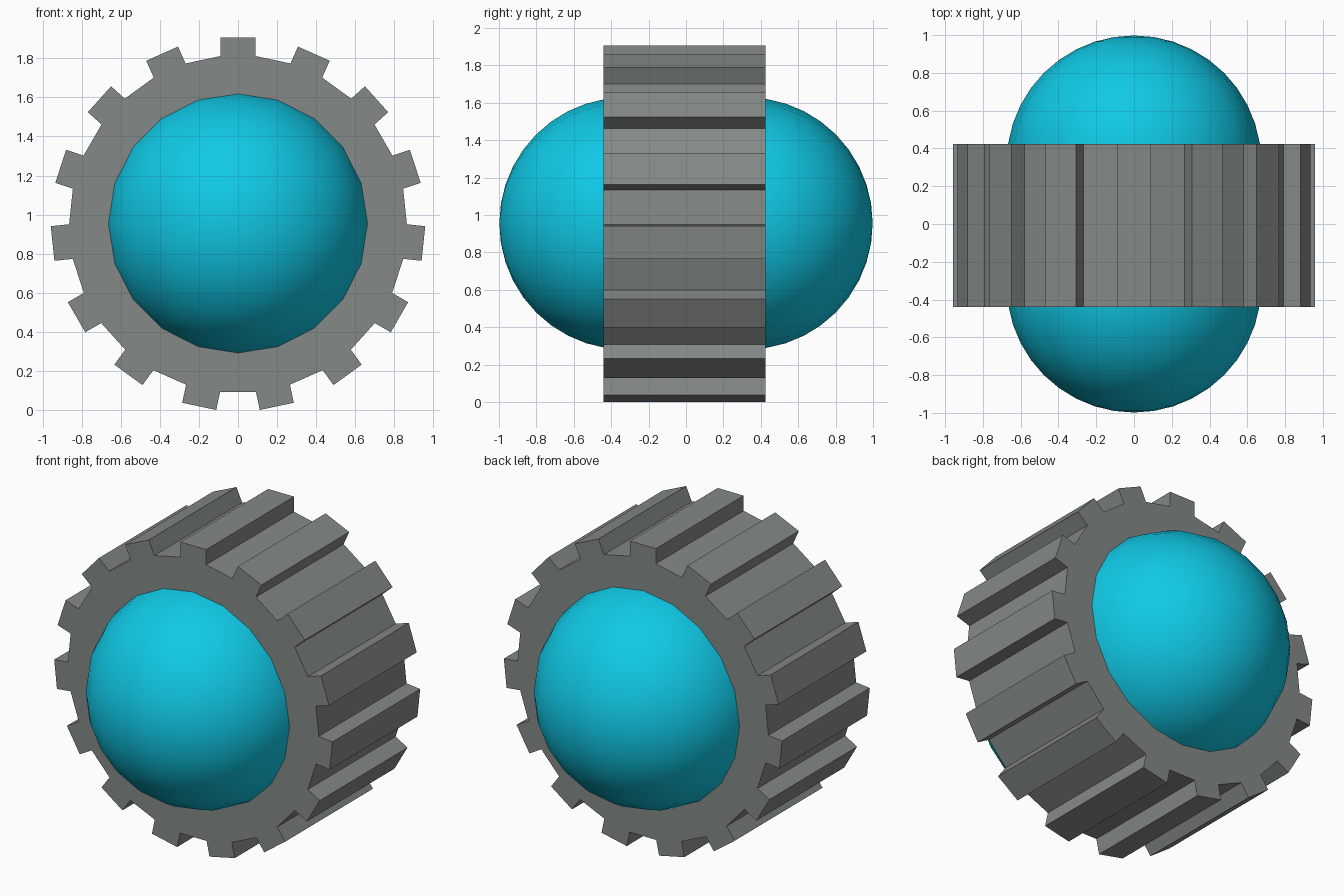
import bpy, bmesh
from math import sin, cos, radians, pi

if "Cube" in bpy.data.objects:
    bpy.data.objects.remove(bpy.data.objects["Cube"])

TEETH = 15
ROOT, TIP, HALF = 0.860, 0.9545, 0.089   # gear radii and half tooth width
GEAR_Z, Y_FRONT, Y_BACK = 0.952, -0.44, 0.424
BALL_R, BALL_Y, BALL_Z = 0.674, 0.324, 0.955


def material(name, rgb):
    mat = bpy.data.materials.new(name)
    mat.diffuse_color = (*rgb, 1)
    mat.use_nodes = True
    mat.node_tree.nodes["Principled BSDF"].inputs["Base Color"].default_value = mat.diffuse_color
    return mat


# Gear: straight-sided teeth around a ring profile, extruded along y
bm = bmesh.new()
verts = []
for i in range(TEETH):
    a = 2 * pi * i / TEETH
    for u, r in ((-HALF, ROOT), (-HALF, TIP), (HALF, TIP), (HALF, ROOT)):
        x = u * cos(a) + r * sin(a)
        z = r * cos(a) - u * sin(a)
        verts.append(bm.verts.new((x, Y_FRONT, GEAR_Z + z)))
face = bm.faces.new(verts)
ext = bmesh.ops.extrude_face_region(bm, geom=[face], use_keep_orig=True)
moved = [g for g in ext["geom"] if isinstance(g, bmesh.types.BMVert)]
bmesh.ops.translate(bm, verts=moved, vec=(0, Y_BACK - Y_FRONT, 0))
bmesh.ops.recalc_face_normals(bm, faces=bm.faces)
mesh = bpy.data.meshes.new("gear_wheel")
bm.to_mesh(mesh)
bm.free()
mesh.materials.append(material("dark_grey", (0.228, 0.252, 0.244)))
bpy.context.collection.objects.link(bpy.data.objects.new("gear_wheel", mesh))

# Blue domes bulging from the front and back faces
blue = material("blue", (0.005, 0.58, 0.79))
for name, side in (("front_dome", -1), ("back_dome", 1)):
    bpy.ops.mesh.primitive_uv_sphere_add(
        segments=20, ring_count=20, radius=BALL_R,
        location=(0, side * BALL_Y, BALL_Z), rotation=(radians(90), 0, 0))
    dome = bpy.context.object
    dome.name = name
    dome.data.materials.append(blue)
    bpy.ops.object.shade_smooth()
